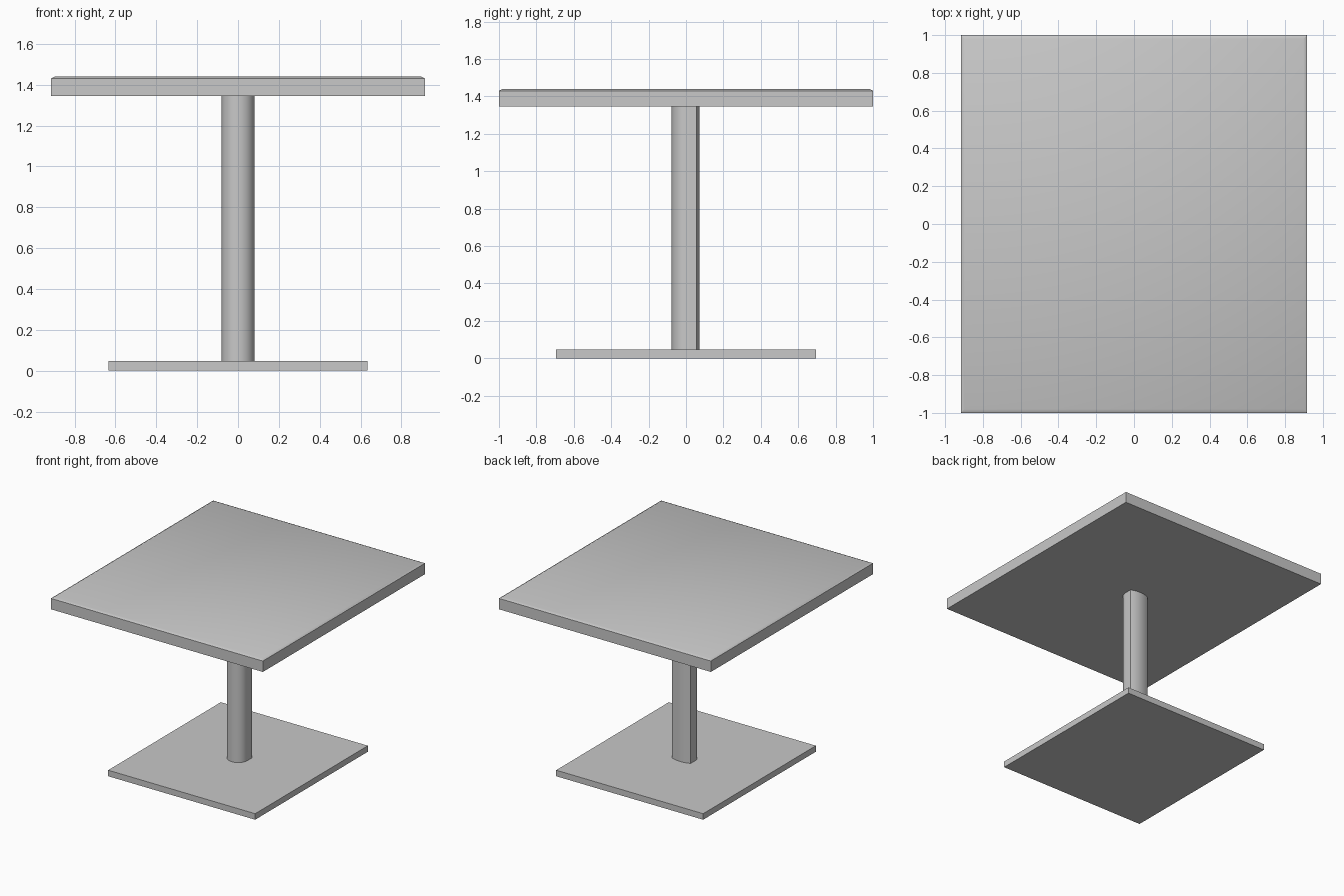
import bpy, bmesh, math

cube = bpy.data.objects.get("Cube")
if cube:
    bpy.data.objects.remove(cube, do_unlink=True)

grey = bpy.data.materials.new("plain grey")
grey.use_nodes = True
colour = (0.58, 0.58, 0.58, 1)
grey.diffuse_color = colour
grey.node_tree.nodes["Principled BSDF"].inputs["Base Color"].default_value = colour


def loft(name, rings):
    """Closed solid through matching rings of points, listed bottom to top."""
    bm = bmesh.new()
    loops = [[bm.verts.new(p) for p in ring] for ring in rings]
    n = len(loops[0])
    for low, high in zip(loops, loops[1:]):
        for i in range(n):
            j = (i + 1) % n
            bm.faces.new((low[i], low[j], high[j], high[i]))
    bm.faces.new(loops[0][::-1])
    bm.faces.new(loops[-1])
    bmesh.ops.recalc_face_normals(bm, faces=bm.faces)
    mesh = bpy.data.meshes.new(name)
    bm.to_mesh(mesh)
    bm.free()
    mesh.materials.append(grey)
    obj = bpy.data.objects.new(name, mesh)
    bpy.context.collection.objects.link(obj)
    bpy.ops.object.select_all(action="DESELECT")
    obj.select_set(True)
    bpy.context.view_layer.objects.active = obj
    bpy.ops.object.shade_smooth_by_angle(angle=math.radians(35))
    return obj


def rect(x, y, z):
    return [(-x, -y, z), (x, -y, z), (x, y, z), (-x, y, z)]


BASE_TOP, SLAB_BOTTOM = 0.047, 1.345

# Flat floor plate
loft("base_plate", [rect(0.635, 0.695, 0), rect(0.635, 0.695, BASE_TOP)])

# Column section: round front, straight sides, shallow curved back
front = [(-0.08 * math.cos(a), -0.077 * math.sin(a))
         for a in (math.pi * i / 20 for i in range(21))]
back = []
for i in range(9):
    t = 1 - i / 4
    back.append((0.08 * t, 0.056 + 0.017 * (1 - t * t)))
section = front + back
loft("column", [[(x, y, z) for x, y in section] for z in (BASE_TOP, SLAB_BOTTOM)])

# Table top with a shallow bevel round its upper edge
loft("table_top", [rect(0.915, 1, SLAB_BOTTOM), rect(0.915, 1, 1.43),
                   rect(0.897, 0.98, 1.44)])
